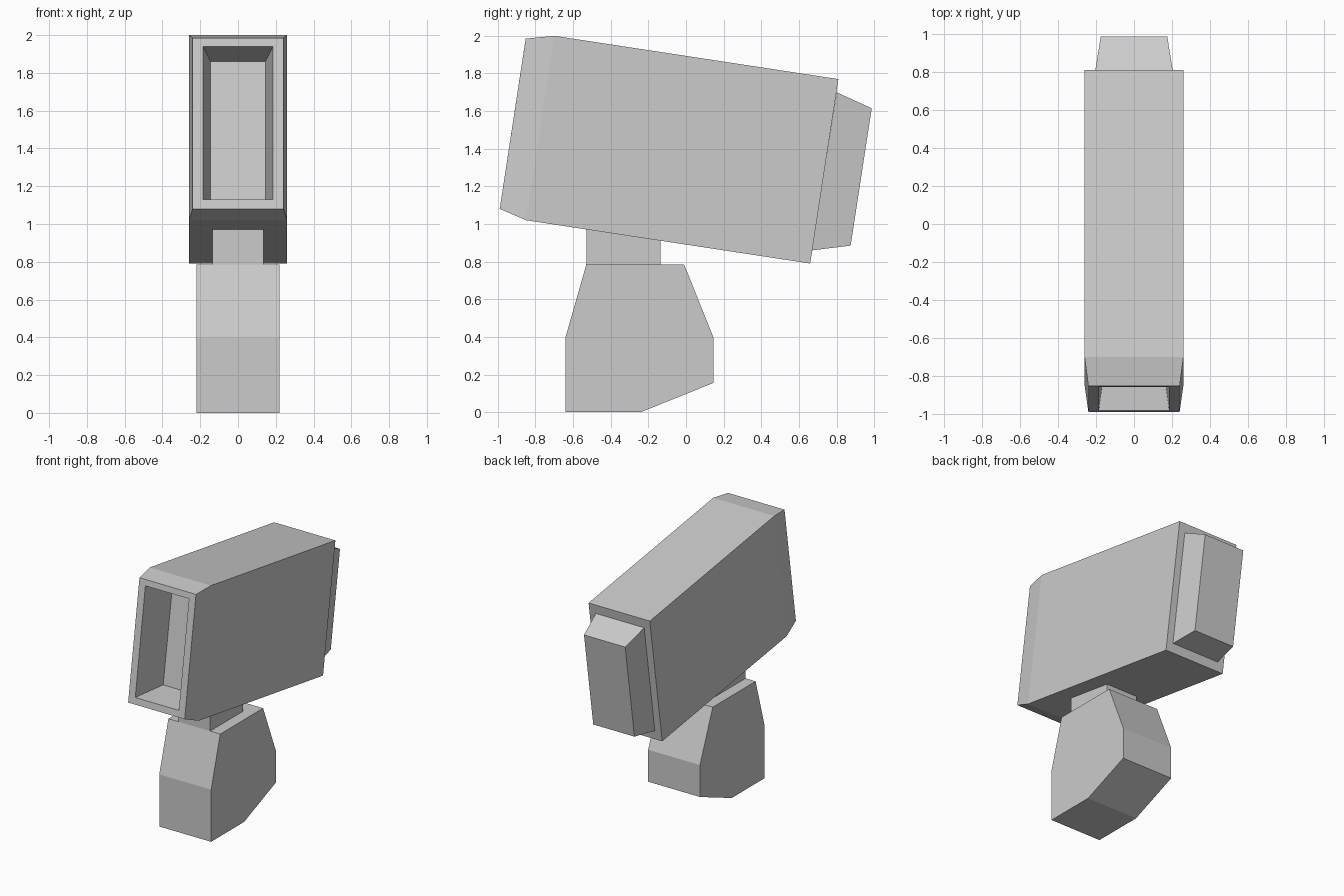
import bpy
import bmesh

cube = bpy.data.objects.get("Cube")
if cube:
    bpy.data.objects.remove(cube, do_unlink=True)

grey = bpy.data.materials.new("light grey")
grey.use_nodes = True
colour = (0.6, 0.6, 0.6, 1)
grey.diffuse_color = colour
grey.node_tree.nodes["Principled BSDF"].inputs["Base Color"].default_value = colour


def finish(name, bm):
    bmesh.ops.recalc_face_normals(bm, faces=bm.faces)
    mesh = bpy.data.meshes.new(name)
    bm.to_mesh(mesh)
    bm.free()
    mesh.materials.append(grey)
    obj = bpy.data.objects.new(name, mesh)
    bpy.context.collection.objects.link(obj)
    return obj


def loft(name, rings):
    """Join rectangular rings, each (half width, bottom (y, z), top (y, z))."""
    bm = bmesh.new()
    loops = []
    for w, low, high in rings:
        corners = [(-w, *low), (w, *low), (w, *high), (-w, *high)]
        loops.append([bm.verts.new(c) for c in corners])
    for a, b in zip(loops, loops[1:]):
        for i in range(4):
            j = (i + 1) % 4
            bm.faces.new((a[i], a[j], b[j], b[i]))
    bm.faces.new(loops[0])
    bm.faces.new(loops[-1])
    return finish(name, bm)


def extrude_profile(name, half_width, profile):
    """Extrude a side profile of (y, z) points across x."""
    bm = bmesh.new()
    face = bm.faces.new([bm.verts.new((-half_width, y, z)) for y, z in profile])
    out = bmesh.ops.extrude_face_region(bm, geom=[face])["geom"]
    verts = [g for g in out if isinstance(g, bmesh.types.BMVert)]
    bmesh.ops.translate(bm, verts=verts, vec=(2 * half_width, 0, 0))
    return finish(name, bm)


# Tilted housing: back, shoulder, front rim, opening, recess floor
loft("housing", [
    (0.26, (0.66, 0.79), (0.81, 1.77)),
    (0.26, (-0.85, 1.02), (-0.70, 2.0)),
    (0.24, (-0.99, 1.08), (-0.852, 1.985)),
    (0.185, (-0.982, 1.13), (-0.859, 1.94)),
    (0.145, (-0.70, 1.13), (-0.585, 1.86)),
])

# Tapered cap on the back of the housing
loft("rear_cap", [
    (0.205, (0.67, 0.86), (0.80, 1.70)),
    (0.175, (0.875, 0.885), (0.987, 1.615)),
])

# Neck between base and housing
extrude_profile("neck", 0.135, [
    (-0.53, 0.78), (-0.135, 0.78), (-0.135, 0.93), (-0.53, 0.99),
])

# Faceted foot
extrude_profile("base", 0.22, [
    (-0.64, 0), (-0.24, 0), (0.145, 0.155), (0.145, 0.4),
    (-0.01, 0.785), (-0.53, 0.785), (-0.64, 0.4),
])
